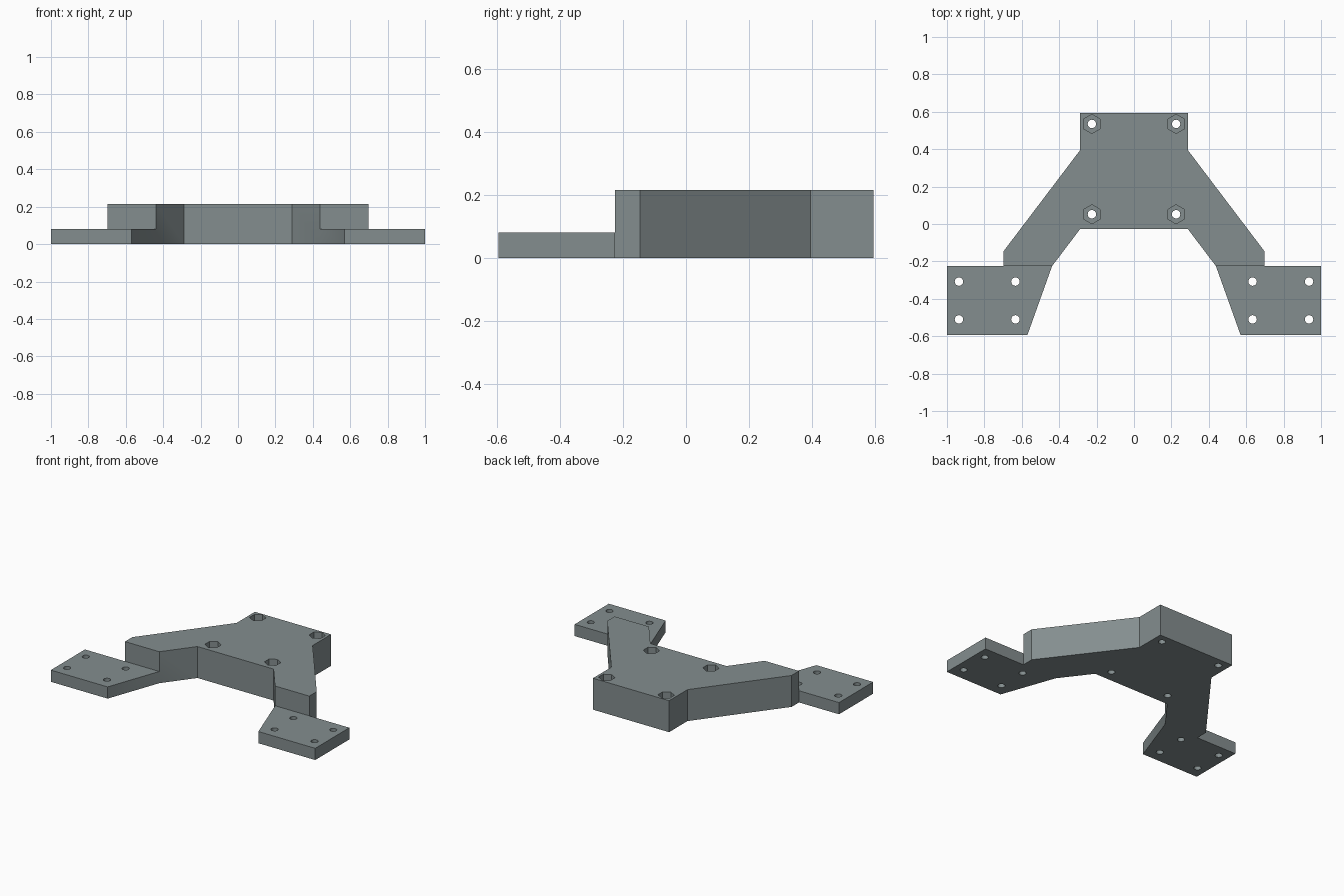
import bpy, bmesh, math

if "Cube" in bpy.data.objects:
    bpy.data.objects.remove(bpy.data.objects["Cube"])

grey = bpy.data.materials.new("slate_grey")
grey.diffuse_color = (0.23, 0.27, 0.275, 1)
grey.use_nodes = True
grey.node_tree.nodes["Principled BSDF"].inputs["Base Color"].default_value = grey.diffuse_color


def prism(name, outline, z0, z1):
    """Extrude a flat outline from z0 up to z1."""
    bm = bmesh.new()
    face = bm.faces.new([bm.verts.new((x, y, z0)) for x, y in outline])
    ext = bmesh.ops.extrude_face_region(bm, geom=[face])
    top = [g for g in ext["geom"] if isinstance(g, bmesh.types.BMVert)]
    bmesh.ops.translate(bm, verts=top, vec=(0, 0, z1 - z0))
    bmesh.ops.recalc_face_normals(bm, faces=bm.faces)
    mesh = bpy.data.meshes.new(name)
    bm.to_mesh(mesh)
    bm.free()
    mesh.materials.append(grey)
    obj = bpy.data.objects.new(name, mesh)
    bpy.context.collection.objects.link(obj)
    return obj


def polygon(cx, cy, r, n):
    """Regular outline with a corner pointing to +y."""
    return [(cx + r * math.sin(2 * math.pi * i / n),
             cy + r * math.cos(2 * math.pi * i / n)) for i in range(n)]


def combine(target, other, operation):
    """Apply a boolean and remove the helper."""
    mod = target.modifiers.new(operation, "BOOLEAN")
    mod.operation, mod.solver, mod.object = operation, "EXACT", other
    bpy.context.view_layer.objects.active = target
    bpy.ops.object.modifier_apply(modifier=mod.name)
    bpy.data.objects.remove(other)


BODY_H, FOOT_H, SEAM, HOLE_R = 0.215, 0.08, -0.225, 0.0225

# Thick central body with two splayed arms
half = [(0.288, 0.594), (0.288, 0.395), (0.697, -0.145), (0.697, SEAM),
        (0.438, SEAM), (0.288, -0.027)]
bracket = prism("bracket", half + [(-x, y) for x, y in reversed(half)], 0, BODY_H)

# Thin mounting feet
foot = [(0.438, SEAM), (1, SEAM), (1, -0.594), (0.57, -0.594)]
for s in (1, -1):
    combine(bracket, prism("foot", [(s * x, y) for x, y in foot], 0, FOOT_H), "UNION")

for s in (1, -1):
    # Bolt holes with hexagonal nut pockets in the body
    for y in (0.535, 0.052):
        combine(bracket, prism("nut_pocket", polygon(s * 0.225, y, 0.051, 6),
                               0.08, 0.3), "DIFFERENCE")
        combine(bracket, prism("bolt_hole", polygon(s * 0.225, y, HOLE_R, 24),
                               -0.1, 0.15), "DIFFERENCE")
    # Screw holes in the feet
    for x in (0.634, 0.936):
        for y in (-0.308, -0.51):
            combine(bracket, prism("screw_hole", polygon(s * x, y, HOLE_R, 24),
                                   -0.1, 0.15), "DIFFERENCE")

# Smooth round hole walls, crisp edges elsewhere
bracket.select_set(True)
bpy.context.view_layer.objects.active = bracket
bpy.ops.object.shade_smooth_by_angle(angle=math.radians(25))
